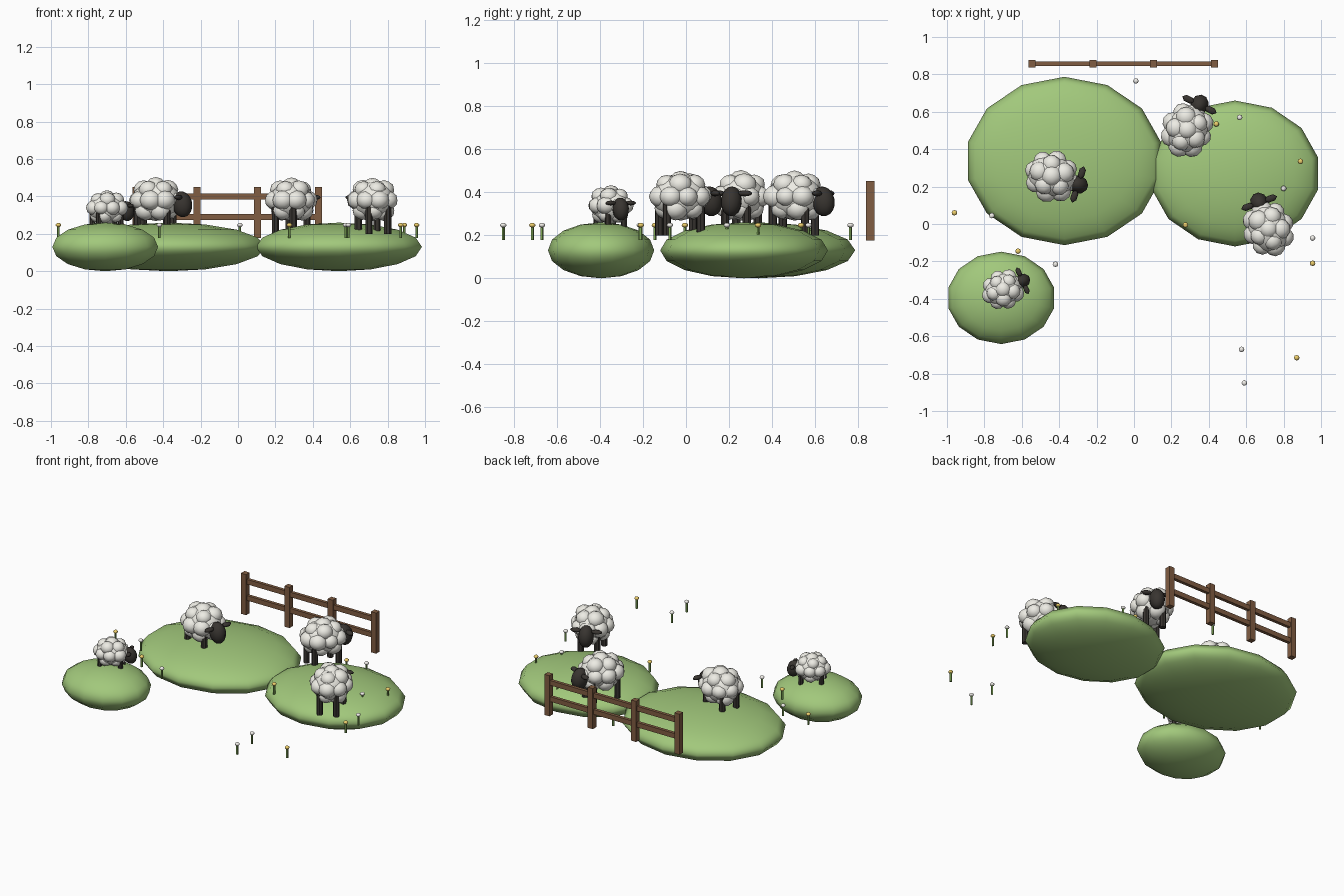
import bpy, math, random
from mathutils import Matrix, Vector

if "Cube" in bpy.data.objects:
    bpy.data.objects.remove(bpy.data.objects["Cube"])

random.seed(4)


def material(name, rgb):
    m = bpy.data.materials.new(name)
    m.diffuse_color = (*rgb, 1)
    m.use_nodes = True
    m.node_tree.nodes["Principled BSDF"].inputs["Base Color"].default_value = m.diffuse_color
    return m


GRASS = material("grass", (0.36, 0.58, 0.20))
WOOL = material("wool", (0.85, 0.84, 0.78))
DARK = material("dark_skin", (0.04, 0.035, 0.03))
WOOD = material("wood", (0.22, 0.11, 0.055))
STEM = material("stem", (0.22, 0.40, 0.10))
YELLOW = material("yellow_petal", (0.85, 0.62, 0.15))
WHITE = material("white_petal", (0.88, 0.86, 0.82))


def finish(name, mat, matrix, smooth=True):
    ob = bpy.context.object
    ob.name = name
    ob.data.materials.append(mat)
    ob.matrix_world = matrix @ ob.matrix_world
    if smooth:
        for p in ob.data.polygons:
            p.use_smooth = True
    return ob


def place(loc, scale, tilt=0.0):
    return (Matrix.Translation(loc) @ Matrix.Rotation(tilt, 4, 'Y')
            @ Matrix.Diagonal((*scale, 1)))


def uv_ball(name, mat, loc, scale, base=Matrix(), seg=14, rings=8, tilt=0.0):
    bpy.ops.mesh.primitive_uv_sphere_add(segments=seg, ring_count=rings, radius=1)
    return finish(name, mat, base @ place(loc, scale, tilt))


def ico_ball(name, mat, loc, scale, base=Matrix()):
    bpy.ops.mesh.primitive_ico_sphere_add(subdivisions=2, radius=1)
    return finish(name, mat, base @ place(loc, scale))


def post(name, mat, loc, radius, z0, z1, base=Matrix(), sides=7):
    bpy.ops.mesh.primitive_cylinder_add(vertices=sides, radius=radius, depth=z1 - z0)
    return finish(name, mat, base @ Matrix.Translation((*loc, (z0 + z1) / 2)), False)


def box(name, mat, loc, size):
    bpy.ops.mesh.primitive_cube_add(size=1)
    return finish(name, mat, place(loc, size), False)


# grassy mounds
for x, y, rx, ry in [(-0.372, 0.337, 0.53, 0.45),
                     (0.54, 0.27, 0.455, 0.39),
                     (-0.71, -0.395, 0.29, 0.247)]:
    uv_ball("mound", GRASS, (x, y, 0.13), (rx, ry, 0.13))


# sheep, built facing +x then turned and placed
def sheep(x, y, heading, s):
    base = (Matrix.Translation((x, y, 0.2))
            @ Matrix.Rotation(math.radians(heading), 4, 'Z') @ Matrix.Scale(s, 4))
    ico_ball("wool_body", WOOL, (0, 0, 0.178), (0.135, 0.115, 0.11), base)
    # wool puffs in rings around the body: count, height, ring radii, turn
    for n, z, rx, ry, turn in [(8, 0.18, 0.098, 0.086, 0.0),
                               (5, 0.235, 0.068, 0.06, 0.6),
                               (5, 0.125, 0.07, 0.058, 0.3),
                               (1, 0.25, 0.0, 0.0, 0.0)]:
        for i in range(n):
            a = turn + 2 * math.pi * i / n
            r = random.uniform(0.049, 0.06)
            ico_ball("wool_puff", WOOL,
                     (rx * math.cos(a), ry * math.sin(a), z), (r, r, r * 0.93), base)
    # head and ears
    uv_ball("head", DARK, (0.148, 0, 0.158), (0.055, 0.049, 0.07), base, 10, 8, -0.2)
    for side in (-1, 1):
        uv_ball("ear", DARK, (0.148, side * 0.066, 0.195), (0.02, 0.036, 0.014),
                base, 6, 6)
        # front and back legs
        for fx in (-0.087, 0.08):
            post("leg", DARK, (fx, side * 0.053), 0.02, 0.0, 0.15, base)


sheep(-0.44, 0.257, -18, 1.0)
sheep(0.285, 0.505, 64, 1.0)
sheep(0.72, -0.025, 110, 1.0)
sheep(-0.70, -0.35, 24, 0.77)

# fence posts and rails
for i in range(4):
    box("fence_post", WOOD, (-0.545 + 0.325 * i, 0.857, 0.314), (0.038, 0.038, 0.275))
for z in (0.40, 0.29):
    box("fence_rail", WOOD, (-0.0575, 0.857, z), (0.99, 0.022, 0.033))

# flowers, alternating colours
flowers = [(-0.96, 0.06, 1), (-0.76, 0.045, 0), (-0.62, -0.145, 1), (-0.42, -0.215, 0),
           (0.01, 0.765, 0), (0.44, 0.535, 1), (0.565, 0.57, 0), (0.89, 0.335, 1),
           (0.80, 0.19, 0), (0.275, -0.005, 1), (0.955, -0.075, 0), (0.955, -0.21, 1),
           (0.575, -0.67, 0), (0.87, -0.715, 1), (0.59, -0.85, 0)]
for x, y, yellow in flowers:
    post("flower_stem", STEM, (x, y), 0.007, 0.177, 0.245, sides=5)
    uv_ball("flower_head", YELLOW if yellow else WHITE, (x, y, 0.247),
            (0.015, 0.015, 0.011), seg=8, rings=6)
